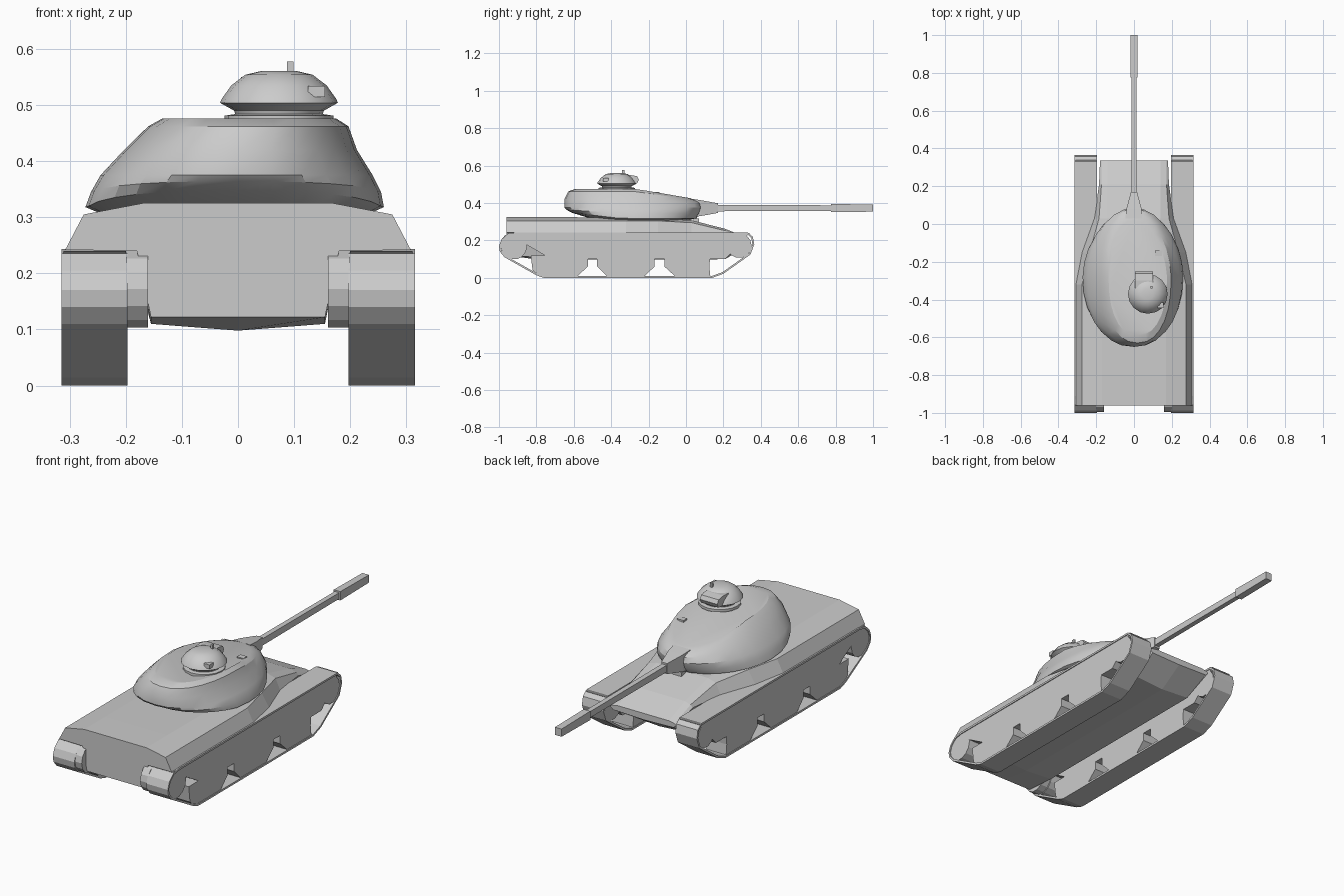
import bpy, math
from mathutils import Vector

if "Cube" in bpy.data.objects:
    bpy.data.objects.remove(bpy.data.objects["Cube"])


def make(name, verts, faces):
    me = bpy.data.meshes.new(name)
    me.from_pydata(verts, [], faces)
    me.update()
    ob = bpy.data.objects.new(name, me)
    bpy.context.scene.collection.objects.link(ob)
    return ob


def loft(name, rings):
    """Skin a list of equal-length closed rings and cap both ends."""
    n = len(rings[0])
    verts = [v for r in rings for v in r]
    faces = [list(range(n))[::-1], list(range((len(rings) - 1) * n, len(rings) * n))]
    for k in range(len(rings) - 1):
        for i in range(n):
            j = (i + 1) % n
            faces.append([k * n + i, k * n + j, (k + 1) * n + j, (k + 1) * n + i])
    return make(name, verts, faces)


def prism(name, pts, x0, x1):
    """Extrude a (y, z) profile along x."""
    return loft(name, [[(x, y, z) for y, z in pts] for x in (x0, x1)])


def box(name, c, s):
    x, y, z = c
    a, b, h = (v / 2 for v in s)
    return prism(name, [(y - b, z - h), (y + b, z - h), (y + b, z + h), (y - b, z + h)], x - a, x + a)


def disc_pts(y, z, r, n=14):
    return [(y + r * math.cos(2 * math.pi * i / n), z + r * math.sin(2 * math.pi * i / n)) for i in range(n)]


# Hull: half cross-sections lofted from rear plate to nose
def section(y, half):
    right = [(x, y, z) for x, z in half]
    left = [(-x, y, z) for x, z in reversed(half[:-1])]
    return right + [(0, y, half[-1][1])] + left


hull = [
    (-0.96, [(.17, .325), (.275, .305), (.308, .242), (.18, .24), (.155, .122), (0, .122)]),
    (-0.80, [(.17, .325), (.275, .305), (.308, .242), (.18, .24), (.155, .11), (0, .098)]),
    (-0.32, [(.17, .323), (.275, .305), (.308, .242), (.18, .24), (.155, .11), (0, .098)]),
    (-0.15, [(.16, .318), (.235, .305), (.275, .242), (.18, .24), (.155, .11), (0, .098)]),
    (0.03, [(.14, .308), (.185, .295), (.21, .242), (.18, .24), (.155, .11), (0, .098)]),
    (0.21, [(.14, .262), (.172, .252), (.185, .240), (.18, .235), (.155, .11), (0, .10)]),
    (0.335, [(.14, .212), (.172, .206), (.18, .200), (.178, .195), (.165, .185), (0, .18)]),
]
loft("hull", [section(y, h) for y, h in hull])

# Running gear, both sides
belt = [(-1, .17), (-.987, .205), (-.955, .235), (-.91, .243), (.33, .243), (.357, .22),
        (.365, .18), (.345, .125), (.2, .022), (.14, 0), (-.76, 0), (-.8, .014),
        (-.97, .11), (-.995, .14)]
blocks = {
    "side_panel": [(-.96, .24), (-.72, .10), (.21, .10), (.34, .24)],
    "rear_wheels": [(-.83, .12), (-.82, .04), (-.78, .01), (-.58, .01), (-.525, .06), (-.525, .12)],
    "middle_wheels": [(-.475, .12), (-.475, .06), (-.425, .01), (-.222, .01), (-.168, .06), (-.168, .12)],
    "front_wheels": [(-.115, .12), (-.115, .06), (-.06, .01), (.13, .01), (.125, .06), (.13, .12)],
    "idler_wheel": disc_pts(.285, .172, .066),
    "drive_wheel": disc_pts(-.92, .168, .07),
}
for side, s in (("right", 1), ("left", -1)):
    xa, xb = sorted((s * .197, s * .315))
    n = len(belt)
    verts = [(x, y, z) for y, z in belt for x in (xa, xb)]
    faces = [(2 * i, 2 * i + 1, (2 * i + 3) % (2 * n), (2 * i + 2) % (2 * n)) for i in range(n)]
    track = make(side + "_track", verts, faces)
    m = track.modifiers.new("thickness", "SOLIDIFY")
    m.thickness, m.offset = .01, -1
    for name, pts in blocks.items():
        prism(side + "_" + name, pts, *sorted((s * .2, s * .311)))
    # final drive housing reaching in toward the hull
    prism(side + "_final_drive", disc_pts(-.925, .172, .07), *sorted((s * .16, s * .2)))


# Turret: stacked ovals, lifted at the back and sloping down at the front
def oval(z, xl, xr, yb, yf, lift=0, drop=0, n=28):
    yc, pts = -.28, []
    for i in range(n):
        t = 2 * math.pi * i / n
        c, s = math.cos(t), math.sin(t)
        e = .88 if s < 0 else 1
        x = math.copysign(abs(c) ** e, c)
        w = math.copysign(abs(s) ** e, s)
        mid = (xl + xr) / 2 if s < 0 else (xl + xr) / 2 * (1 - w)
        x = mid + x * (xr - xl) / 2
        y = yc + w * ((yf - yc) if w > 0 else (yc - yb))
        zz = z + lift * max(0, -.35 - y) / .3 - drop * max(0, y + .27)
        pts.append((x, y, zz))
    return pts


turret = loft("turret", [
    oval(.305, -.24, .23, -.47, .0),
    oval(.318, -.272, .26, -.61, .055, lift=.035),
    oval(.345, -.262, .255, -.64, .075, lift=.02),
    oval(.375, -.245, .24, -.65, .085),
    oval(.42, -.203, .212, -.65, .08, drop=.06),
    oval(.462, -.16, .197, -.63, .06, drop=.15),
    oval(.476, -.135, .175, -.59, .02, drop=.17),
])

# Gun: mantlet, barrel and muzzle sleeve, all square in section
def square(y, a, h, z=.373):
    return [(-a, y, z - h), (a, y, z - h), (a, y, z + h), (-a, y, z + h)]


loft("mantlet", [square(.03, .046, .05), square(.08, .04, .042), square(.17, .016, .026)])
loft("barrel", [square(.15, .013, .017), square(.80, .012, .015)])
loft("muzzle_sleeve", [square(.775, .018, .022), square(1.0, .018, .019)])

# Cupola
def ring(r, z, cx=.073, cy=-.37, n=16):
    return [(cx + r * math.cos(2 * math.pi * i / n), cy + r * math.sin(2 * math.pi * i / n), z) for i in range(n)]


cupola = loft("cupola", [ring(.097, .468), ring(.097, .481), ring(.078, .484), ring(.08, .49),
                         ring(.105, .504), ring(.102, .511), ring(.085, .535),
                         ring(.06, .554), ring(.03, .561)])
prism("cupola_gun_housing", [(-.34, .50), (-.262, .505), (-.252, .525), (-.262, .544), (-.30, .55), (-.34, .548)], .005, .1)
box("cupola_stub", (.093, -.335, .565), (.011, .012, .026))
box("cupola_sight", (.14, -.43, .524), (.03, .03, .02))
box("gunner_sight", (.13, -.155, .445), (.036, .028, .028))
box("driver_periscope", (0, .055, .306), (.05, .03, .025))

# Cast parts shade smoothly, plates stay flat
for ob in (turret, cupola):
    for o in bpy.context.selected_objects:
        o.select_set(False)
    ob.select_set(True)
    bpy.context.view_layer.objects.active = ob
    bpy.ops.object.shade_smooth_by_angle(angle=math.radians(25))
